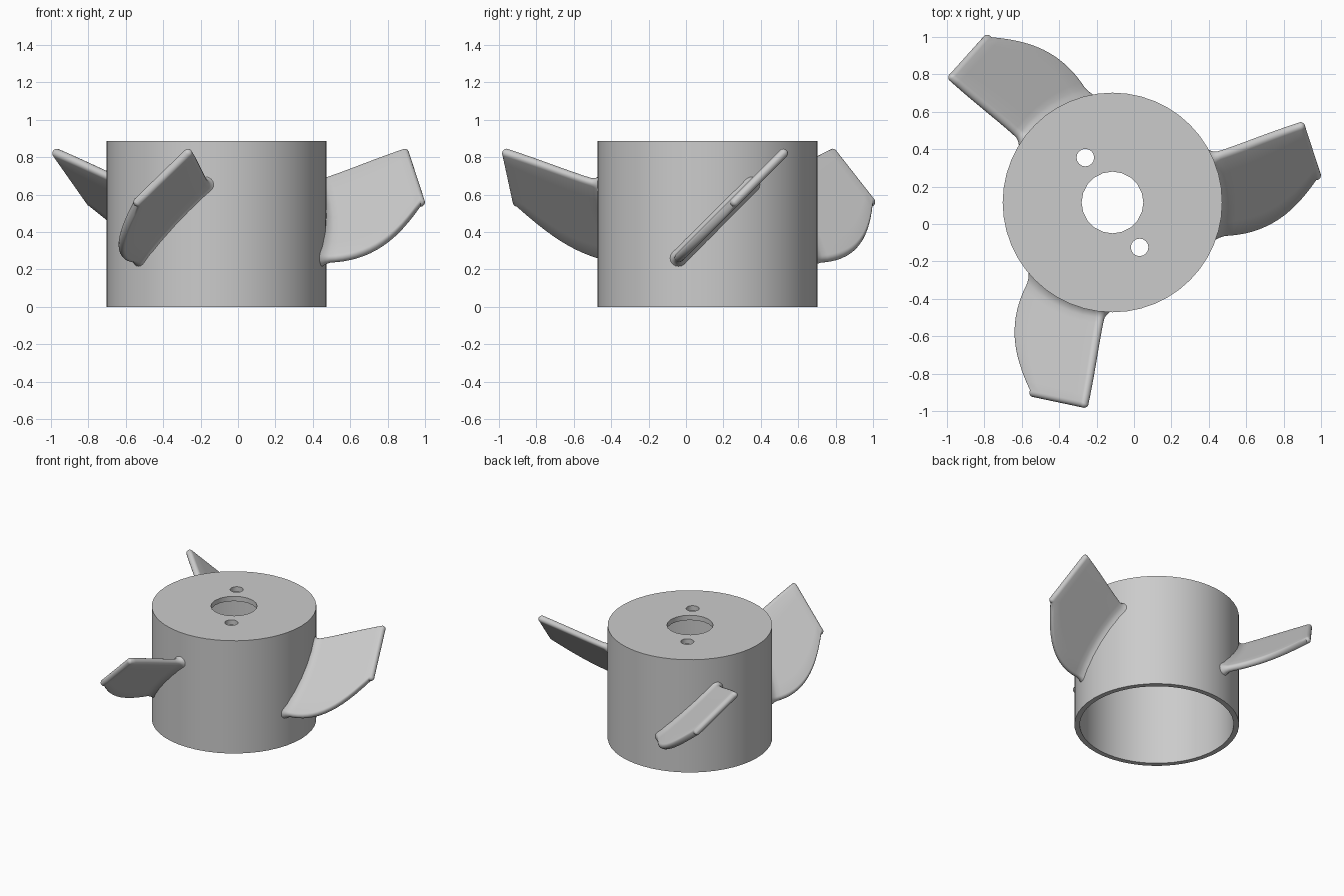
import bpy, bmesh, math
from mathutils import Matrix, Vector

if "Cube" in bpy.data.objects:
    bpy.data.objects.remove(bpy.data.objects["Cube"], do_unlink=True)

CENTER = Vector((-0.115, 0.115, 0))
HUB_R, HUB_H, WALL = 0.587, 0.887, 0.038

grey = bpy.data.materials.new("plain grey")
grey.use_nodes = True
colour = (0.6, 0.6, 0.6, 1)
grey.diffuse_color = colour
grey.node_tree.nodes["Principled BSDF"].inputs["Base Color"].default_value = colour


def cylinder(name, radius, sides, z0, z1, offset=(0, 0)):
    place = CENTER + Vector((offset[0], offset[1], (z0 + z1) / 2))
    bpy.ops.mesh.primitive_cylinder_add(vertices=sides, radius=radius, depth=z1 - z0, location=place)
    obj = bpy.context.object
    obj.name = name
    return obj


def smooth(obj, angle):
    bpy.ops.object.select_all(action='DESELECT')
    obj.select_set(True)
    bpy.context.view_layer.objects.active = obj
    bpy.ops.object.shade_smooth_by_angle(angle=math.radians(angle))


# Hub: a cup open at the bottom, with a shaft hole and two screw holes
hub = cylinder("hub", HUB_R, 48, 0, HUB_H)
hub.data.materials.append(grey)
cutters = [
    cylinder("hollow_cutter", HUB_R - WALL, 48, -0.1, HUB_H - WALL),
    cylinder("shaft_cutter", 0.165, 20, 0.7, 1),
    cylinder("screw_cutter_back", 0.047, 16, 0.7, 1, (-0.145, 0.24)),
    cylinder("screw_cutter_front", 0.047, 16, 0.7, 1, (0.145, -0.24)),
]
bpy.context.view_layer.objects.active = hub
for cutter in cutters:
    cutter.hide_render = True
    mod = hub.modifiers.new("cut", 'BOOLEAN')
    mod.operation, mod.solver, mod.object = 'DIFFERENCE', 'EXACT', cutter
    bpy.ops.object.modifier_apply(modifier=mod.name)
    bpy.data.objects.remove(cutter, do_unlink=True)
smooth(hub, 30)

# Blade: a pitched flat plate with rounded rim, lofted from the hub to the tip
HALF = 0.025
PITCH_Z = 0.415
DIAG = math.sqrt(0.5)
ROOT_R = HUB_R - 0.015


def section():
    """Rounded strip: (position across, outward offset, normal offset)."""
    arc = [math.pi * i / 8 for i in range(9)]
    high = [(1, math.sin(a), math.cos(a)) for a in arc]
    low = [(0, -math.sin(a), -math.cos(a)) for a in arc]
    top = [(t / 6, 0, 1) for t in range(1, 6)]
    bottom = [(1 - t / 6, 0, -1) for t in range(1, 6)]
    return high + bottom + low + top


def blade_mesh():
    # Rows: position along the blade, half thickness, push past the tip
    rows = [(0, HALF + 0.035, 0), (0.03, HALF + 0.018, 0), (0.07, HALF + 0.006, 0)]
    rows += [(0.11 + 0.89 * i / 14, HALF, 0) for i in range(15)]
    for i in range(1, 5):
        a = math.radians(21 * i)
        rows.append((1, HALF * math.cos(a), HALF * math.sin(a)))
    bm = bmesh.new()
    rings = []
    for s, half, push in rows:
        low = -0.155 + 0.30 * s ** 2.5
        high = 0.235 + 0.17 * s ** 1.2
        ring = []
        for t, out, normal in section():
            mid = low + (high - low) * t
            y = mid + (out - normal) * half * DIAG
            z = PITCH_Z + mid + (out + normal) * half * DIAG
            root = math.sqrt(ROOT_R ** 2 - y ** 2)
            tip = 1.09 - 0.085 * t
            ring.append(bm.verts.new((root + (tip - root) * s + push, y, z)))
        rings.append(ring)
    for a, b in zip(rings, rings[1:]):
        for i in range(len(a)):
            j = (i + 1) % len(a)
            bm.faces.new((a[i], a[j], b[j], b[i]))
    bm.faces.new(rings[-1])
    bmesh.ops.recalc_face_normals(bm, faces=bm.faces)
    mesh = bpy.data.meshes.new("blade")
    bm.to_mesh(mesh)
    bm.free()
    mesh.materials.append(grey)
    return mesh


shape = blade_mesh()
for i, name in enumerate(("blade_left", "blade_back", "blade_front")):
    blade = bpy.data.objects.new(name, shape.copy())
    bpy.context.collection.objects.link(blade)
    blade.matrix_world = Matrix.Translation(CENTER) @ Matrix.Rotation(math.radians(120 * i), 4, 'Z')
    smooth(blade, 40)
